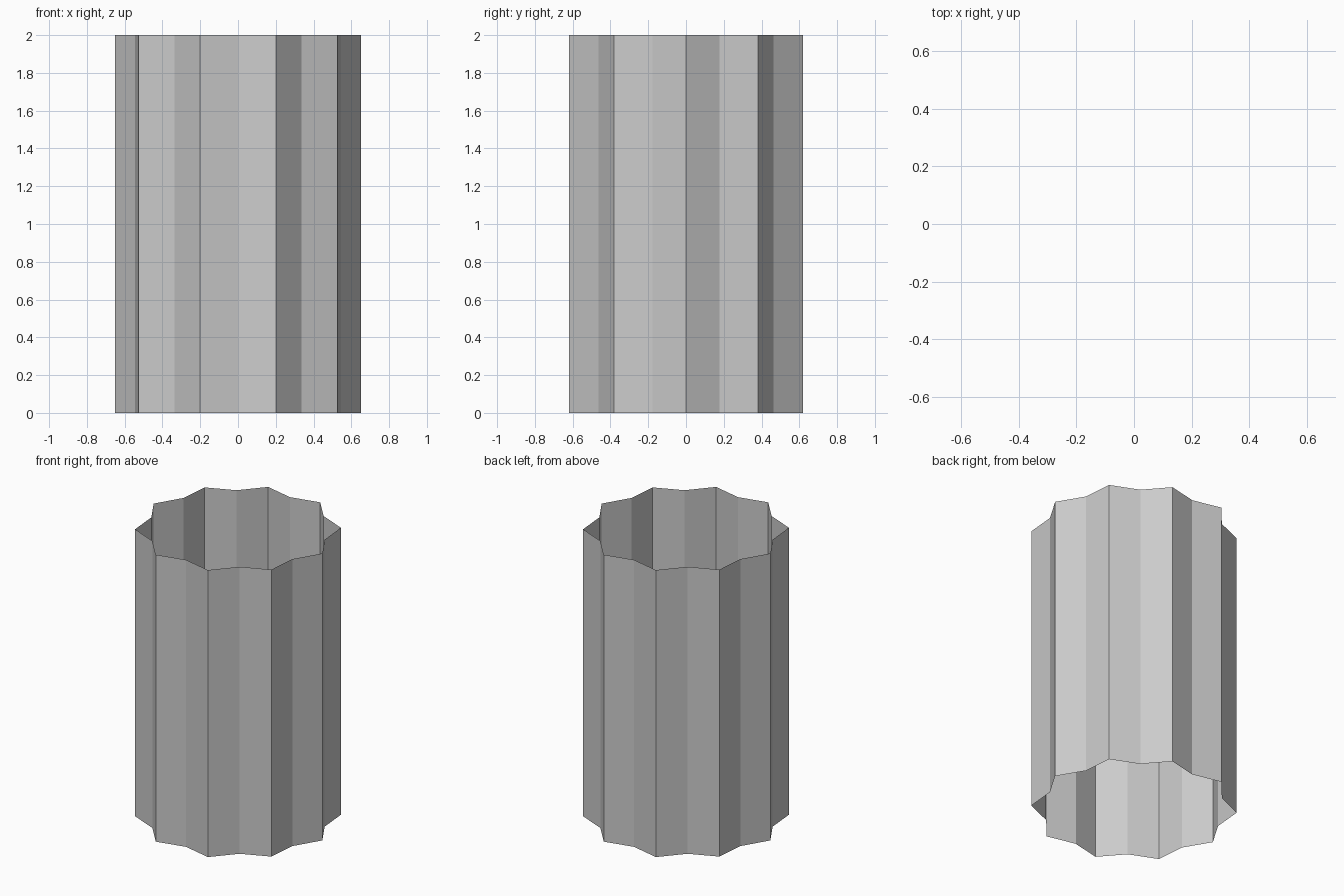
import bpy, bmesh
from math import cos, sin, pi

if "Cube" in bpy.data.objects:
    bpy.data.objects.remove(bpy.data.objects["Cube"])

FLUTES = 10
RIDGE_R, VALLEY_R = 0.65, 0.572
HEIGHT = 2.0

# Fluted column shaft: star-shaped outline alternating ridge and valley, open at both ends
bm = bmesh.new()
outline = []
for i in range(FLUTES * 2):
    r = VALLEY_R if i % 2 else RIDGE_R
    a = pi * i / FLUTES
    outline.append(bm.verts.new((r * cos(a), r * sin(a), 0)))
edges = [bm.edges.new((outline[i - 1], outline[i])) for i in range(len(outline))]

# Extrude the outline upward into the wall
top = bmesh.ops.extrude_edge_only(bm, edges=edges)["geom"]
bmesh.ops.translate(bm, vec=(0, 0, HEIGHT),
                    verts=[g for g in top if isinstance(g, bmesh.types.BMVert)])

# Make all faces point outward
bm.normal_update()
bmesh.ops.reverse_faces(bm, faces=[
    f for f in bm.faces if f.normal.xy.dot(f.calc_center_median().xy) < 0])

mesh = bpy.data.meshes.new("fluted_shaft")
bm.to_mesh(mesh)
bm.free()
shaft = bpy.data.objects.new("fluted_shaft", mesh)
bpy.context.collection.objects.link(shaft)
